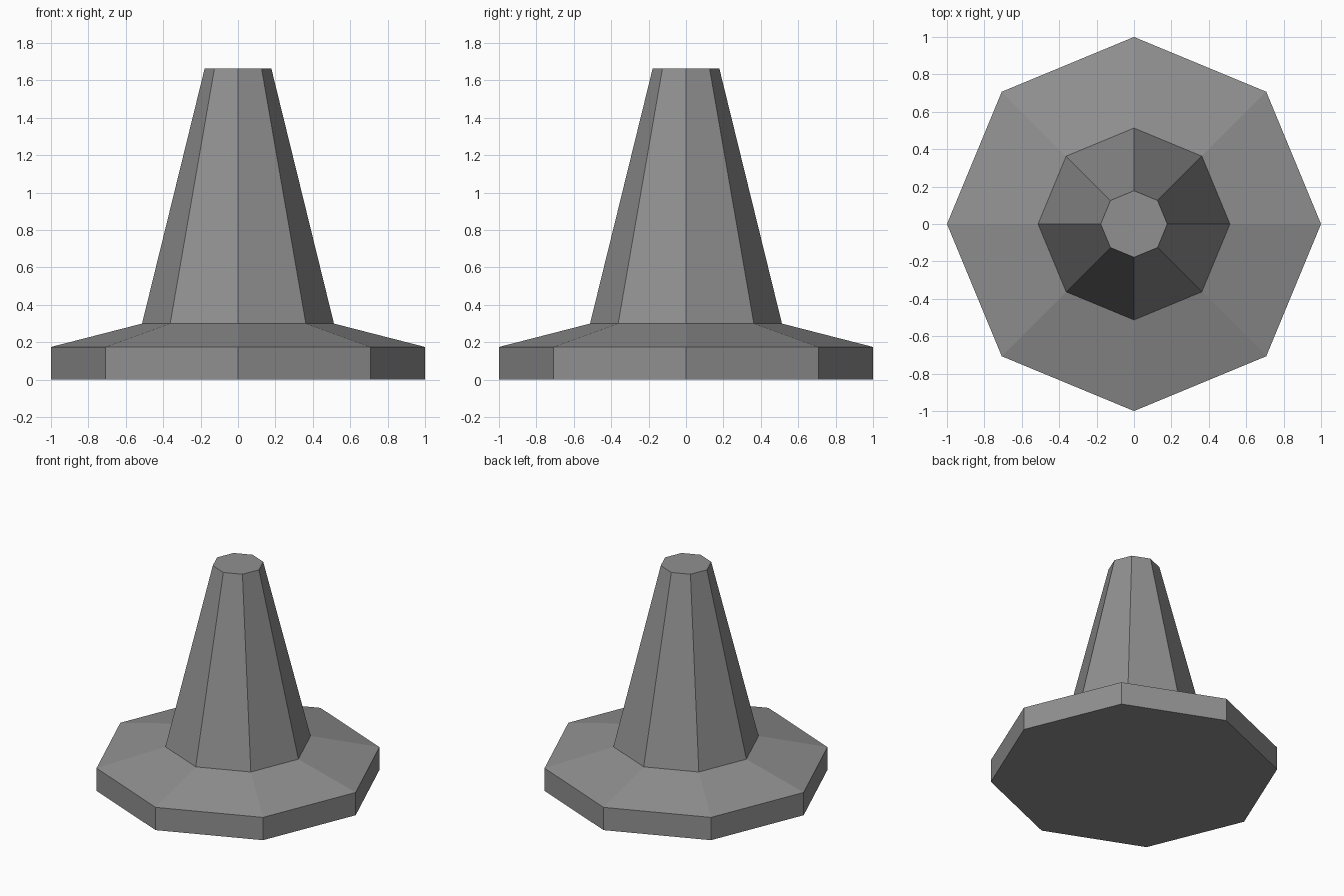
import bpy, bmesh, math

if "Cube" in bpy.data.objects:
    bpy.data.objects.remove(bpy.data.objects["Cube"])

grey = bpy.data.materials.new("mid grey")
grey.diffuse_color = (0.28, 0.28, 0.28, 1)
grey.use_nodes = True
grey.node_tree.nodes["Principled BSDF"].inputs["Base Color"].default_value = grey.diffuse_color

SIDES = 8
# radius, height of each octagonal ring from floor to tip
PROFILE = [(1.0, 0.0), (1.0, 0.175), (0.513, 0.3), (0.178, 1.665)]

bm = bmesh.new()
rings = [[bm.verts.new((r * math.cos(math.tau * i / SIDES),
                        r * math.sin(math.tau * i / SIDES), z))
          for i in range(SIDES)] for r, z in PROFILE]

# side faces: plinth wall, sloped shoulder, tapering shaft
for low, high in zip(rings, rings[1:]):
    for i in range(SIDES):
        j = (i + 1) % SIDES
        bm.faces.new((low[i], low[j], high[j], high[i]))

# underside and flat tip
bm.faces.new(rings[0][::-1])
bm.faces.new(rings[-1])

mesh = bpy.data.meshes.new("octagonal_cone")
bm.to_mesh(mesh)
bm.free()
mesh.materials.append(grey)
bpy.context.collection.objects.link(bpy.data.objects.new("octagonal_cone", mesh))
